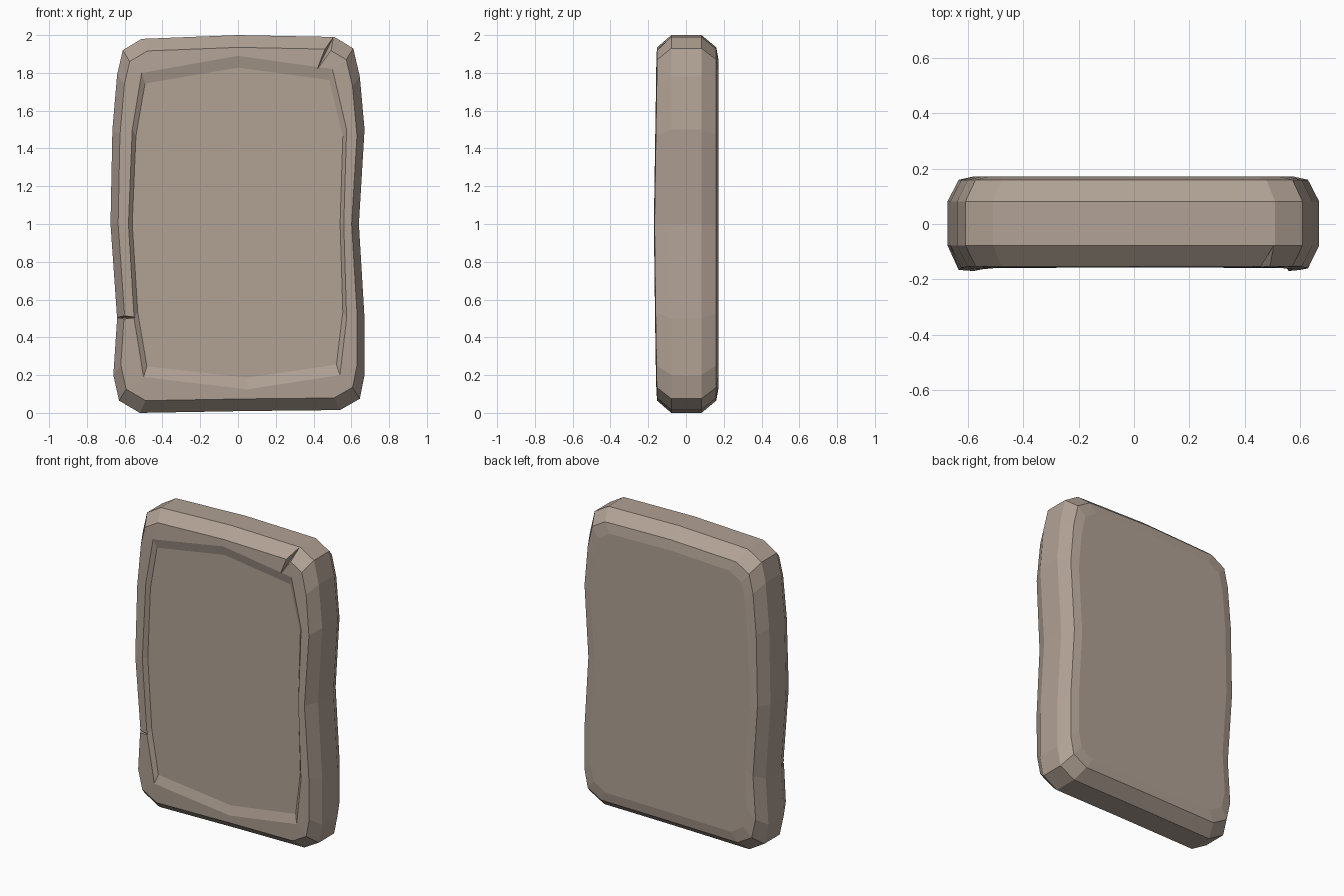
import bpy, bmesh

if "Cube" in bpy.data.objects:
    bpy.data.objects.remove(bpy.data.objects["Cube"])

# Slab silhouette (x, z), starting at bottom middle, going counter-clockwise;
# each corner has three points
OUTLINE = [(0.05, 0.01),
           (0.54, 0.015), (0.645, 0.075), (0.67, 0.2),
           (0.67, 0.5), (0.64, 1.0), (0.67, 1.5),
           (0.645, 1.78), (0.61, 1.93), (0.51, 1.99),
           (0.0, 2.0),
           (-0.51, 1.98), (-0.61, 1.92), (-0.64, 1.79),
           (-0.665, 1.5), (-0.675, 1.0), (-0.64, 0.5),
           (-0.66, 0.2), (-0.63, 0.065), (-0.52, 0.0)]

# Outer edge of the sunken front panel, one point per corner
PANEL = [(0.05, 0.125), (0.54, 0.2), (0.575, 0.5), (0.56, 1.0), (0.575, 1.5),
         (0.5, 1.82), (0.0, 1.89), (-0.51, 1.80),
         (-0.56, 1.5), (-0.58, 1.0), (-0.55, 0.5), (-0.5, 0.19)]
CORNERS = (1, 5, 7, 11)


def scaled(points, sx, sz):
    return [(x * sx, 1 + (z - 1) * sz) for x, z in points]


def expand(points):
    return [p for i, p in enumerate(points) for _ in range(3 if i in CORNERS else 1)]


def front_y(x, z):
    # long sides swell forward a little at mid height
    return -0.153 - 0.014 * max(0, 1 - abs(z - 0.95) / 0.9) * min(1, abs(x) / 0.5)


def build_slab():
    bm = bmesh.new()
    edge = scaled(OUTLINE, 0.94, 0.935)
    rim = expand(PANEL)
    floor = expand(scaled(PANEL, 0.965, 0.93))
    rings = [
        [(x, 0.172, z) for x, z in scaled(OUTLINE, 0.86, 0.87)],
        [(x, 0.16, z) for x, z in edge],
        [(x, 0.082, z) for x, z in OUTLINE],
        [(x, -0.078, z) for x, z in OUTLINE],
        [(x, front_y(x, z), z) for x, z in edge],
        [(x, front_y(x, z) - 0.004, z) for x, z in rim],
        [(x, -0.142, z) for x, z in floor],
    ]
    loops = [[bm.verts.new(p) for p in ring] for ring in rings]
    n = len(OUTLINE)
    for a, b in zip(loops, loops[1:]):
        for i in range(n):
            j = (i + 1) % n
            bm.faces.new((a[i], a[j], b[j], b[i]))
    bm.faces.new(loops[0])
    bm.faces.new(loops[-1])
    bmesh.ops.remove_doubles(bm, verts=bm.verts, dist=0.0005)
    bmesh.ops.recalc_face_normals(bm, faces=bm.faces)
    return finish(bm, "stone_slab")


def finish(bm, name):
    mesh = bpy.data.meshes.new(name)
    bm.to_mesh(mesh)
    bm.free()
    ob = bpy.data.objects.new(name, mesh)
    bpy.context.collection.objects.link(ob)
    return ob


def chip(target, name, points):
    # cut a sharp wedge out of the slab
    bm = bmesh.new()
    for p in points:
        bm.verts.new(p)
    bmesh.ops.convex_hull(bm, input=bm.verts)
    bmesh.ops.recalc_face_normals(bm, faces=bm.faces)
    cutter = finish(bm, name)
    cutter.hide_render = True
    mod = target.modifiers.new(name, 'BOOLEAN')
    mod.operation = 'DIFFERENCE'
    mod.solver = 'EXACT'
    mod.object = cutter
    bpy.context.view_layer.objects.active = target
    bpy.ops.object.modifier_apply(modifier=mod.name)
    bpy.data.objects.remove(cutter)


slab = build_slab()

# Crack in the top right corner and nick in the left edge
chip(slab, "top_crack", [(0.41, -0.165, 1.80), (0.46, -0.21, 1.97),
                         (0.54, -0.21, 1.94), (0.515, -0.07, 2.01)])
chip(slab, "left_nick", [(-0.53, -0.165, 0.505), (-0.69, -0.21, 0.535),
                         (-0.69, -0.21, 0.48), (-0.66, -0.06, 0.505)])

# Stone colour
stone = bpy.data.materials.new("stone")
stone.diffuse_color = (0.44, 0.36, 0.30, 1)
stone.use_nodes = True
stone.node_tree.nodes["Principled BSDF"].inputs["Base Color"].default_value = stone.diffuse_color
slab.data.materials.clear()
slab.data.materials.append(stone)
for poly in slab.data.polygons:
    poly.material_index = 0
    poly.use_smooth = False
